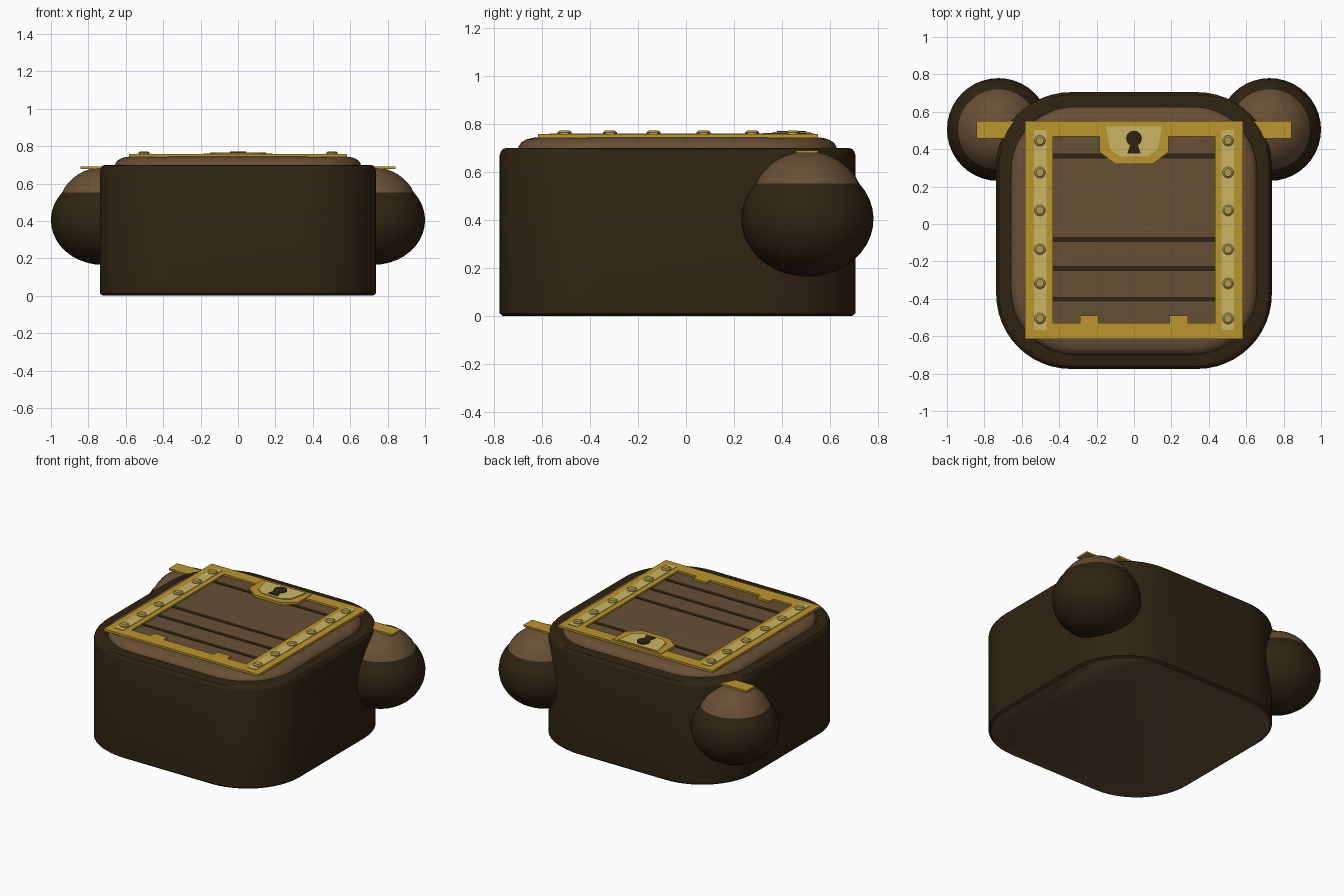
import bpy, bmesh, math

if "Cube" in bpy.data.objects:
    bpy.data.objects.remove(bpy.data.objects["Cube"])


def mat(name, rgb):
    m = bpy.data.materials.new(name)
    m.diffuse_color = (*rgb, 1)
    m.use_nodes = True
    m.node_tree.nodes["Principled BSDF"].inputs["Base Color"].default_value = m.diffuse_color
    return m


DARK = mat("dark brown", (0.028, 0.017, 0.0055))
BROWN = mat("wood brown", (0.135, 0.079, 0.036))
GOLD = mat("gold", (0.50, 0.30, 0.025))
PALE = mat("pale gold", (0.60, 0.47, 0.125))
RIVET = mat("dull gold", (0.42, 0.32, 0.08))


def loft(name, loops, mats, face_rule=None, smooth=True):
    """Skin a stack of equal-length loops and cap both ends."""
    bm = bmesh.new()
    rings = [[bm.verts.new(p) for p in loop] for loop in loops]
    n = len(rings[0])
    for a, b in zip(rings, rings[1:]):
        for i in range(n):
            j = (i + 1) % n
            bm.faces.new((a[i], a[j], b[j], b[i]))
    bm.faces.new(rings[0][::-1])
    bm.faces.new(rings[-1])
    bmesh.ops.recalc_face_normals(bm, faces=bm.faces[:])
    if face_rule:
        for f in bm.faces:
            f.material_index = face_rule(f)
    me = bpy.data.meshes.new(name)
    bm.to_mesh(me)
    bm.free()
    for m in mats:
        me.materials.append(m)
    ob = bpy.data.objects.new(name, me)
    bpy.context.collection.objects.link(ob)
    if smooth:
        bpy.ops.object.select_all(action='DESELECT')
        ob.select_set(True)
        bpy.context.view_layer.objects.active = ob
        bpy.ops.object.shade_smooth_by_angle(angle=math.radians(35))
    return ob


def rounded(hx, y0, y1, r, z, inset=0, seg=12):
    hx, y0, y1, r = hx - inset, y0 + inset, y1 - inset, r - inset * 0.6
    pts = []
    for k, (cx, cy) in enumerate([(hx - r, y1 - r), (r - hx, y1 - r),
                                  (r - hx, y0 + r), (hx - r, y0 + r)]):
        for i in range(seg + 1):
            a = math.pi / 2 * (k + i / seg)
            pts.append((cx + r * math.cos(a), cy + r * math.sin(a), z))
    return pts


def circle(cx, cy, r, z, n):
    return [(cx + r * math.cos(2 * math.pi * i / n),
             cy + r * math.sin(2 * math.pi * i / n), z) for i in range(n)]


def plate(name, outline, z0, z1, m):
    return loft(name, [[(x, y, z) for x, y in outline] for z in (z0, z1)], [m], smooth=False)


def bar(name, x0, x1, y0, y1, z0, z1, m):
    return plate(name, [(x0, y0), (x1, y0), (x1, y1), (x0, y1)], z0, z1, m)


# Body with a small rounded top edge and a wooden underside
loft("body", [rounded(0.737, -0.775, 0.705, 0.40, z, i) for z, i in
              [(0, 0.015), (0.012, 0), (0.67, 0), (0.685, 0.005), (0.696, 0.014), (0.70, 0.03)]],
     [DARK, BROWN], lambda f: 1 if f.normal.z < -0.9 else 0)

# Raised wooden lid
loft("lid", [rounded(0.657, -0.698, 0.627, 0.34, z, i) for z, i in
             [(0.69, 0), (0.705, 0.001), (0.722, 0.012), (0.735, 0.033), (0.742, 0.06), (0.745, 0.09)]],
     [BROWN])

# Plank gaps
for y in (0.363, -0.083, -0.237, -0.402):
    bar("plank_gap", -0.435, 0.435, y - 0.013, y + 0.013, 0.742, 0.748, DARK)

# Ears: dark flattened ball with a brown cap
ear = []
for i in range(1, 15):
    a = -math.pi / 2 + i / 14 * (math.pi / 2 + 0.672)
    ear.append((0.275 * math.cos(a), 0.404 + 0.2385 * math.sin(a)))
for i in range(1, 9):
    a = 0.46 + (math.pi / 2 - 0.46) * i / 8.2
    ear.append((0.242 * math.cos(a), 0.444 + 0.242 * math.sin(a)))
ear.insert(0, (0.012, 0.1655))

for s in (-1, 1):
    loft("ear", [circle(s * 0.725, 0.505, r, z, 40) for r, z in ear], [DARK, BROWN],
         lambda f: 1 if f.calc_center_median().z > 0.553 else 0)
    # Gold strap resting on the ear
    bar("ear_strap", s * 0.60, s * 0.842, 0.457, 0.55, 0.678, 0.69, GOLD)
    # Side band with pale inlay and rivets
    bar("side_band", s * 0.433, s * 0.583, -0.615, 0.55, 0.742, 0.757, GOLD)
    bar("band_inlay", s * 0.468, s * 0.535, -0.567, 0.503, 0.755, 0.76, PALE)
    for y in (0.445, 0.275, 0.073, -0.135, -0.317, -0.505):
        loft("rivet", [circle(s * 0.503, y, r, z, 14) for r, z in
                       [(0.030, 0.757), (0.030, 0.765), (0.021, 0.772)]], [RIVET])
    # Hinge tab
    bar("hinge_tab", s * 0.19, s * 0.29, -0.53, -0.49, 0.742, 0.757, GOLD)

# Cross bands
bar("rear_band", -0.433, 0.433, 0.468, 0.55, 0.742, 0.757, GOLD)
bar("front_band", -0.433, 0.433, -0.615, -0.53, 0.742, 0.757, GOLD)

# Lock plate, pale inlay and keyhole
plate("lock_plate", [(-0.185, 0.53), (-0.185, 0.385), (-0.10, 0.32),
                     (0.10, 0.32), (0.185, 0.385), (0.185, 0.53)], 0.743, 0.761, GOLD)
plate("lock_inlay", [(-0.15, 0.52), (-0.125, 0.395), (-0.07, 0.36),
                     (0.07, 0.36), (0.125, 0.395), (0.15, 0.52)], 0.759, 0.766, PALE)
hole = [(0.042 * math.sin(a), 0.457 + 0.042 * math.cos(a)) for a in
        [math.radians(-150 + 300 * i / 18) for i in range(19)]]
plate("keyhole", hole + [(0.036, 0.378), (-0.036, 0.378)], 0.764, 0.771, DARK)
